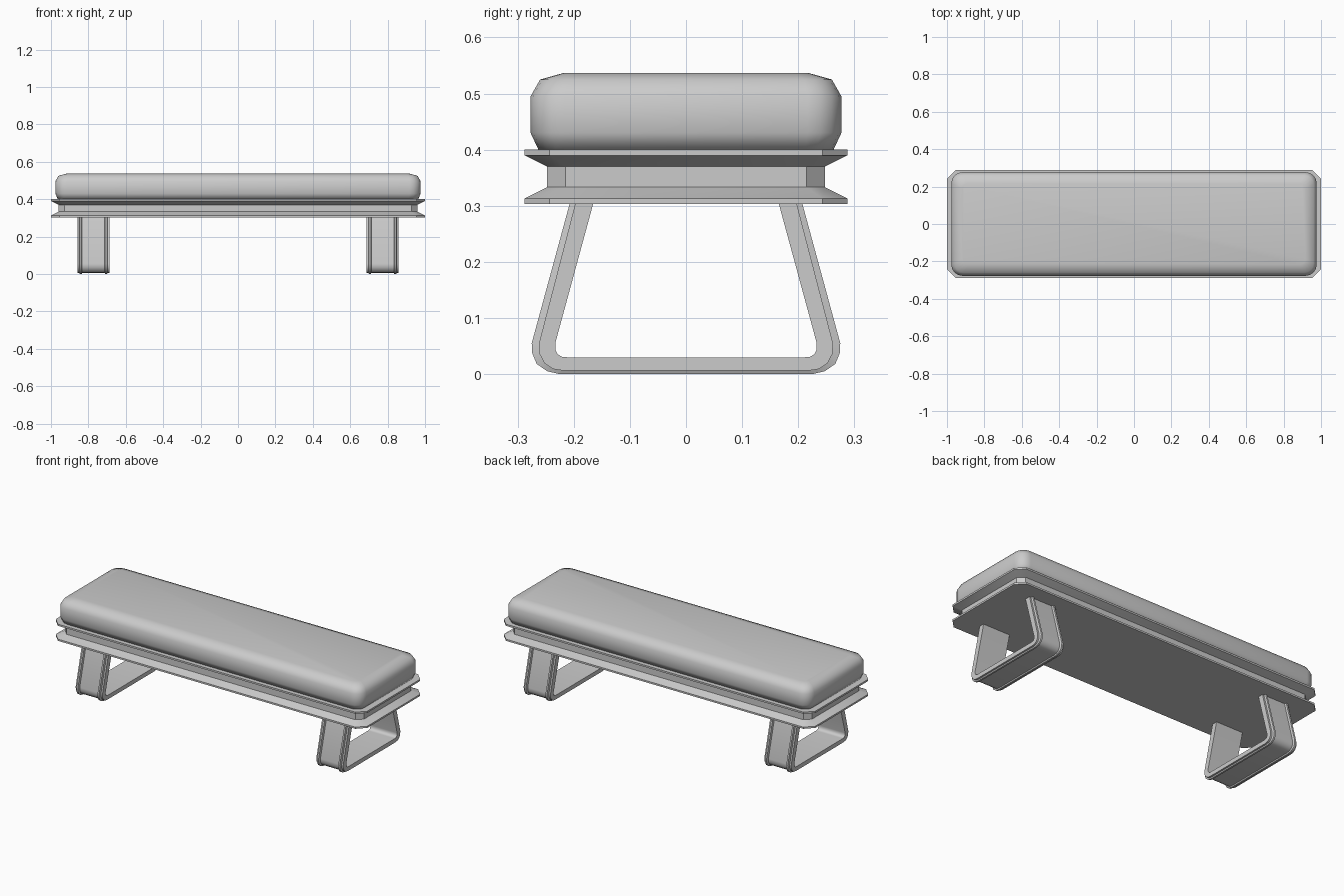
import bpy, bmesh
from math import sin, cos, pi, radians

if "Cube" in bpy.data.objects:
    bpy.data.objects.remove(bpy.data.objects["Cube"])


def loft(name, rings, angle, closed_ends=True, loop=False):
    """Skin a list of closed rings of equal length."""
    bm = bmesh.new()
    vs = [[bm.verts.new(p) for p in r] for r in rings]
    n = len(vs[0])
    for a, b in zip(vs, vs[1:]):
        for i in range(n):
            j = (i + 1) % n
            bm.faces.new((a[i], a[j], b[j], b[i]))
    bm.faces.new(vs[0][::-1])
    bm.faces.new(vs[-1])
    bmesh.ops.recalc_face_normals(bm, faces=bm.faces)
    me = bpy.data.meshes.new(name)
    bm.to_mesh(me)
    bm.free()
    ob = bpy.data.objects.new(name, me)
    bpy.context.collection.objects.link(ob)
    bpy.ops.object.select_all(action='DESELECT')
    ob.select_set(True)
    bpy.context.view_layer.objects.active = ob
    bpy.ops.object.shade_smooth_by_angle(angle=radians(angle))
    return ob


def round_rect(hx, hy, r, z, seg):
    """Rectangle with rounded corners (seg=1 gives a chamfer)."""
    pts = []
    for k, (sx, sy) in enumerate([(1, 1), (-1, 1), (-1, -1), (1, -1)]):
        for i in range(seg + 1):
            a = (k + i / seg) * pi / 2
            pts.append((sx * (hx - r) + r * cos(a), sy * (hy - r) + r * sin(a), z))
    return pts


# Seat frame: chamfered slab with a groove around its edge
frame = [(0, .303), (0, .313), (.04, .333), (.04, .37), (0, .39), (0, .40)]
loft("seat_frame", [round_rect(1 - d, .288 - d, .045 - d * .3, z, 1) for d, z in frame], 20)

# Cushion: soft rounded pad
pad = [(.014, .40, .05), (0, .43, .06), (0, .495, .06), (.017, .525, .05), (.06, .537, .03)]
loft("cushion", [round_rect(.977 - d, .277 - d, r, z, 4) for d, z, r in pad], 65)

# Leg side outlines (one half, from frame down to the floor bar)
inner = [(.165, .305), (.233, .055), (.233, .044), (.229, .036), (.222, .031), (.212, .03)]
base = [(.197, .305), (.262, .055), (.261, .036), (.252, .019), (.237, .009), (.217, .006)]
ridge = [(.207, .305), (.275, .055), (.274, .037), (.266, .018), (.247, .005), (.225, 0)]

# Band cross-section: offset from the centre of the leg and which outline it follows
half = [(.086, inner), (.086, base), (.076, base), (.073, ridge), (.063, ridge), (.060, base)]
section = half + [(-x, path) for x, path in reversed(half)]


def leg(name, cx):
    rings = []
    for side in (1, -1):
        order = range(6) if side == 1 else reversed(range(6))
        for i in order:
            rings.append([(cx + x, side * path[i][0], path[i][1]) for x, path in section])
    loft(name, rings, 35)


leg("left_leg", -.773)
leg("right_leg", .773)
